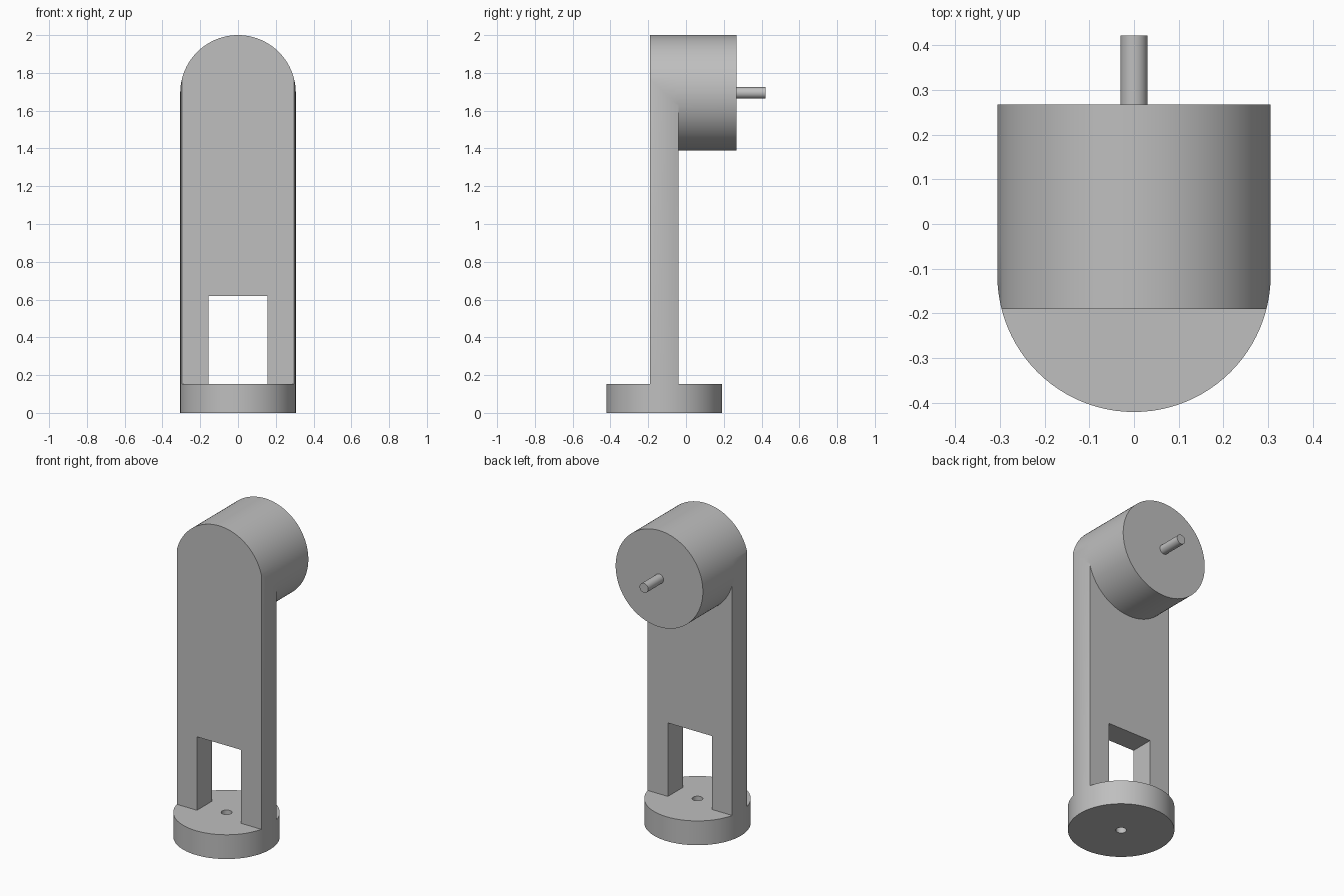
import bpy, bmesh, math
from mathutils import Vector

cube = bpy.data.objects.get("Cube")
if cube:
    bpy.data.objects.remove(cube, do_unlink=True)

SEG = 96
R = 0.306                       # shared radius of base, column and head
YC, ZC = -0.115, 1.694          # column axis and head axis
FRONT, BACK = -0.19, -0.04      # faces of the flat column
HEAD_END, SHAFT_END = 0.268, 0.422
BASE_H, PIN = 0.154, 0.031

grey = bpy.data.materials.new("light grey")
grey.use_nodes = True
colour = (0.52, 0.52, 0.52, 1)
grey.diffuse_color = colour
grey.node_tree.nodes["Principled BSDF"].inputs["Base Color"].default_value = colour


def loft(name, rings):
    """Closed solid through a list of rings of points."""
    bm = bmesh.new()
    loops = [[bm.verts.new(p) for p in ring] for ring in rings]
    for a, b in zip(loops, loops[1:]):
        for i in range(len(a)):
            j = (i + 1) % len(a)
            bm.faces.new((a[i], a[j], b[j], b[i]))
    bm.faces.new(loops[0][::-1])
    bm.faces.new(loops[-1])
    bmesh.ops.recalc_face_normals(bm, faces=bm.faces)
    mesh = bpy.data.meshes.new(name)
    bm.to_mesh(mesh)
    bm.free()
    mesh.materials.append(grey)
    obj = bpy.data.objects.new(name, mesh)
    bpy.context.collection.objects.link(obj)
    return obj


def ring(place, radius=R):
    angles = [2 * math.pi * i / SEG for i in range(SEG)]
    return [place(radius * math.cos(a), radius * math.sin(a)) for a in angles]


def level(z):
    return lambda x, s: Vector((x, YC + s, z))


def upright(y):
    return lambda x, s: Vector((x, y, ZC - s))


def mitre(x, s):
    return Vector((x, YC + s, ZC - s))


def box(name, x, y0, y1, z0, z1):
    return loft(name, [[(-x, y0, z), (x, y0, z), (x, y1, z), (-x, y1, z)] for z in (z0, z1)])


def combine(obj, other, operation):
    other.hide_render = True
    mod = obj.modifiers.new(operation, "BOOLEAN")
    mod.operation, mod.object, mod.solver = operation, other, "EXACT"
    bpy.context.view_layer.objects.active = obj
    bpy.ops.object.modifier_apply(modifier=mod.name)
    bpy.data.objects.remove(other, do_unlink=True)


# Column: a mitred elbow trimmed to a flat slab, with a window at the foot
body = loft("column_and_head", [ring(level(BASE_H)), ring(mitre), ring(upright(HEAD_END))])
combine(body, box("slab_trim", 1, FRONT, BACK, 0, 3), "INTERSECT")
combine(body, box("window_cutter", 0.155, -1, 1, 0, 0.62), "DIFFERENCE")

# Round head behind the top of the column
combine(body, loft("head", [ring(upright(BACK)), ring(upright(HEAD_END))]), "UNION")

# Round base with a pin hole
base = loft("base", [ring(level(0)), ring(level(BASE_H))])
combine(base, loft("pin_cutter", [ring(level(-1), PIN), ring(level(1), PIN)]), "DIFFERENCE")

# Shaft at the back of the head
shaft = loft("shaft", [ring(upright(HEAD_END), 0.03), ring(upright(SHAFT_END), 0.03)])

for obj in (body, base, shaft):
    bpy.ops.object.select_all(action="DESELECT")
    obj.select_set(True)
    bpy.context.view_layer.objects.active = obj
    bpy.ops.object.shade_smooth_by_angle(angle=math.radians(30))
